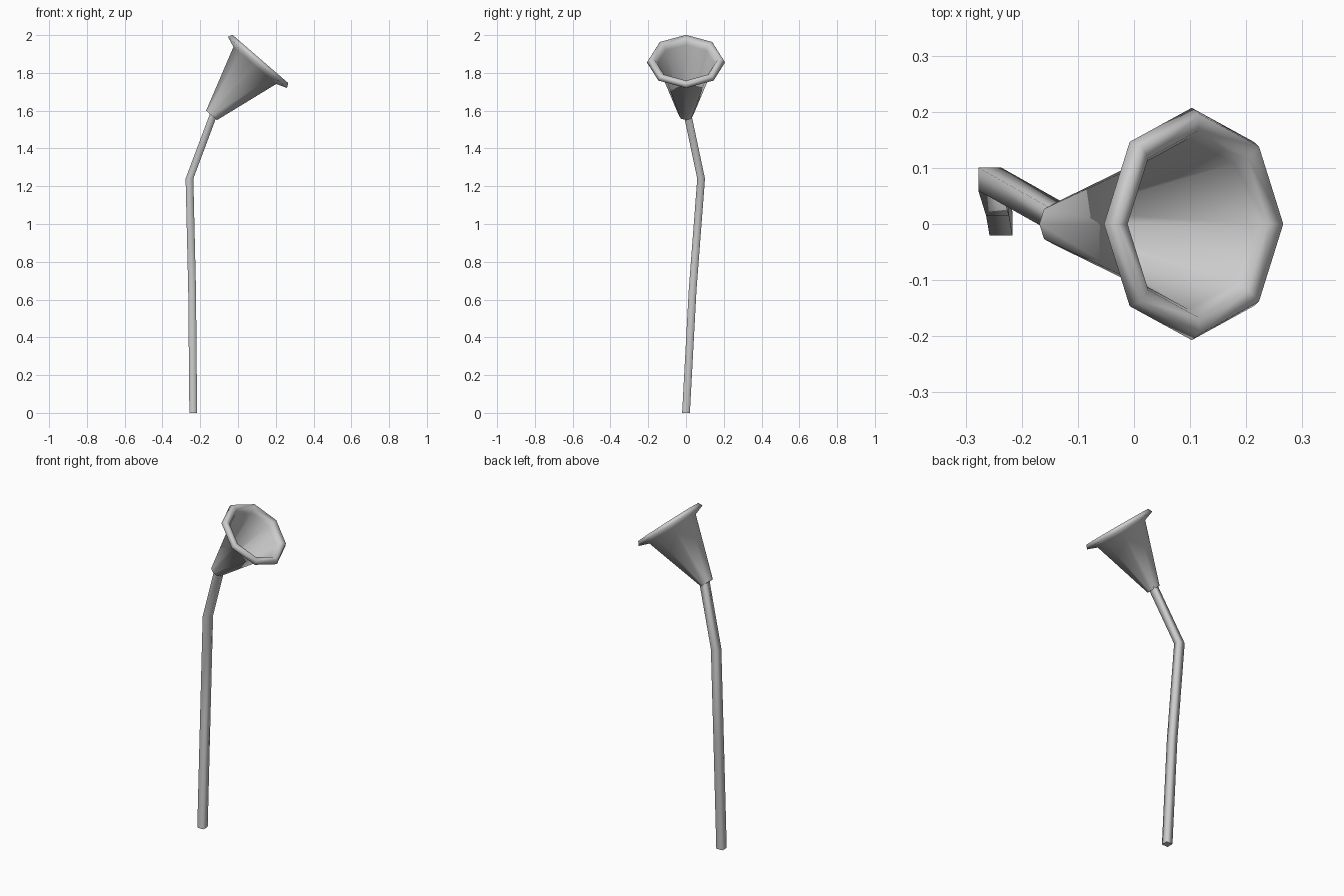
import bpy
import bmesh
import math
from mathutils import Matrix, Vector

cube = bpy.data.objects.get("Cube")
if cube:
    bpy.data.objects.remove(cube, do_unlink=True)

grey = bpy.data.materials.new("plain grey")
grey.use_nodes = True
colour = (0.6, 0.6, 0.6, 1)
grey.diffuse_color = colour
grey.node_tree.nodes["Principled BSDF"].inputs["Base Color"].default_value = colour


def ring(centre, radius, sides, turn=0.0):
    """Horizontal regular polygon of points."""
    return [Vector(centre) + Vector((radius * math.cos(turn + math.tau * i / sides),
                                     radius * math.sin(turn + math.tau * i / sides), 0))
            for i in range(sides)]


def loft(name, rings, matrix=Matrix()):
    """Smooth skin through the rings, with flat caps at both ends."""
    bm = bmesh.new()
    loops = [[bm.verts.new(p) for p in points] for points in rings]
    n = len(loops[0])
    for low, high in zip(loops, loops[1:]):
        for i in range(n):
            j = (i + 1) % n
            bm.faces.new((low[i], low[j], high[j], high[i])).smooth = True
    caps = [bm.faces.new(loops[0][::-1]), bm.faces.new(loops[-1])]
    for cap in caps:
        for edge in cap.edges:
            edge.smooth = False
    bmesh.ops.recalc_face_normals(bm, faces=bm.faces)
    bm.transform(matrix)
    mesh = bpy.data.meshes.new(name)
    bm.to_mesh(mesh)
    bm.free()
    mesh.materials.append(grey)
    obj = bpy.data.objects.new(name, mesh)
    bpy.context.collection.objects.link(obj)
    return obj


# Square stem, leaning back and then bending up into the horn
path = [(-0.237, 0, 0), (-0.243, 0.035, 0.65), (-0.257, 0.08, 1.24), (-0.122, 0.004, 1.6)]
loft("stem", [ring(p, 0.029, 4, math.pi / 4) for p in path])

# Eight-sided horn: outer wall, rolled lip, then inner wall (radius, height)
profile = [(0.038, 0), (0.15, 0.35), (0.207, 0.371), (0.195, 0.395),
           (0.166, 0.388), (0.152, 0.362), (0.03, 0.02)]
tilt = Matrix.Translation((-0.14, 0, 1.575)) @ Matrix.Rotation(math.radians(40.9), 4, "Y")
loft("horn", [ring((0, 0, h), r, 8) for r, h in profile], tilt)
